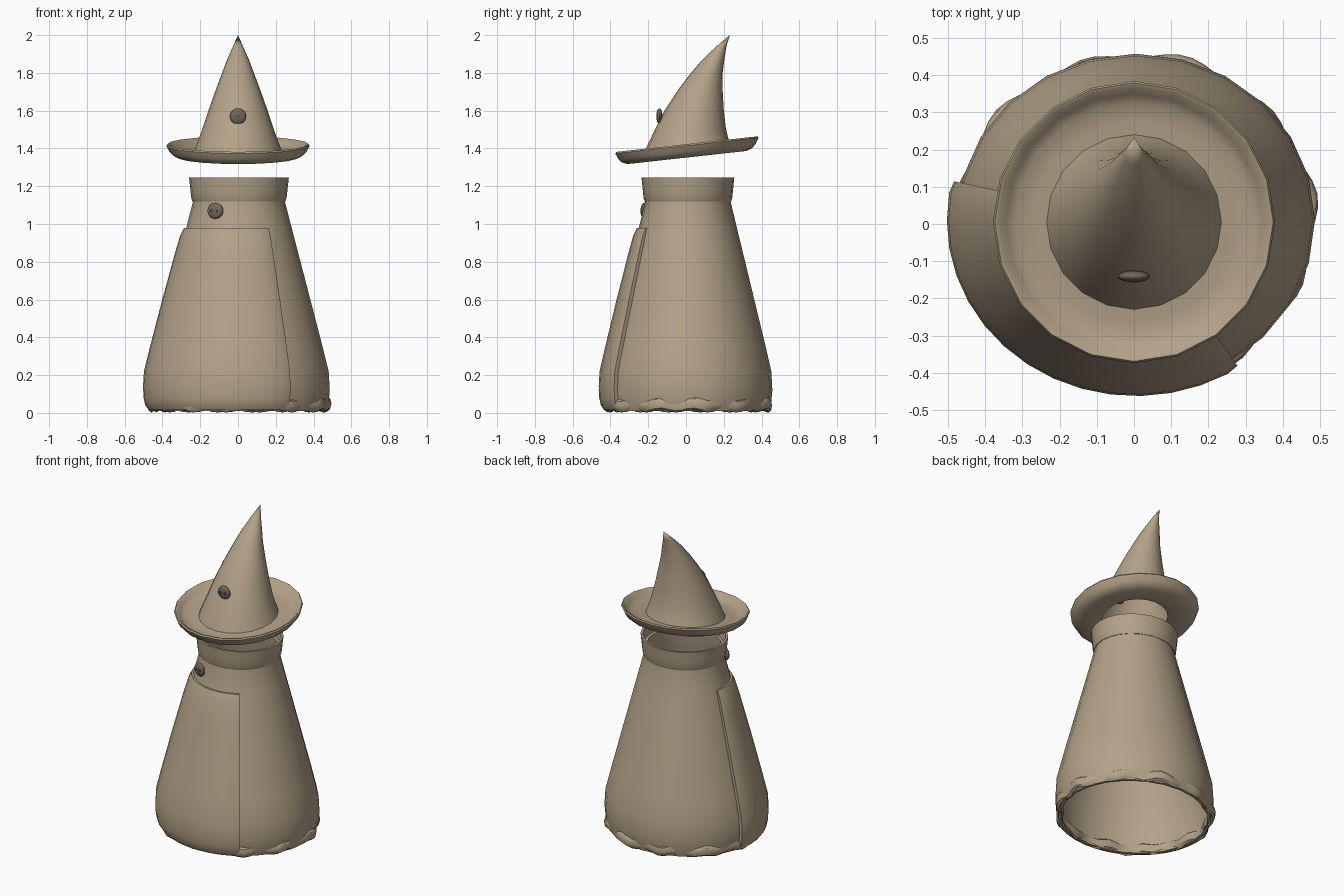
import bpy, bmesh, math
from mathutils import Vector

if "Cube" in bpy.data.objects:
    bpy.data.objects.remove(bpy.data.objects["Cube"])


def material(name, rgb):
    m = bpy.data.materials.new(name)
    m.diffuse_color = (*rgb, 1)
    m.use_nodes = True
    m.node_tree.nodes["Principled BSDF"].inputs["Base Color"].default_value = m.diffuse_color
    return m


CLOTH = material("cloth", (0.45, 0.36, 0.25))
DARK = material("button", (0.17, 0.13, 0.10))


def smooth(ob, angle):
    bpy.ops.object.select_all(action='DESELECT')
    ob.select_set(True)
    bpy.context.view_layer.objects.active = ob
    bpy.ops.object.shade_smooth_by_angle(angle=math.radians(angle))


def loft(name, rows, wrap_cols=True, wrap_rows=False, angle=40):
    """Skin a grid of points, rows by columns, into one object."""
    bm = bmesh.new()
    grid = [[bm.verts.new(p) for p in row] for row in rows]
    nr, nc = len(grid), len(grid[0])
    for i in range(nr if wrap_rows else nr - 1):
        for j in range(nc if wrap_cols else nc - 1):
            a, b = grid[i], grid[(i + 1) % nr]
            k = (j + 1) % nc
            bm.faces.new((a[j], a[k], b[k], b[j]))
    bmesh.ops.remove_doubles(bm, verts=bm.verts, dist=0.0002)
    bmesh.ops.recalc_face_normals(bm, faces=bm.faces)
    me = bpy.data.meshes.new(name)
    bm.to_mesh(me)
    bm.free()
    me.materials.append(CLOTH)
    ob = bpy.data.objects.new(name, me)
    bpy.context.collection.objects.link(ob)
    smooth(ob, angle)
    return ob


def body_point(r, a, z):
    """Point on the slightly oval body cross-section."""
    return Vector((0.005 + r * math.cos(a), 0.01 + 0.93 * r * math.sin(a), z))


def ring(fn, n):
    return [fn(2 * math.pi * i / n) for i in range(n)]


# Robe: flared hollow shell
PROFILE = [(0.01, 0.462), (0.05, 0.474), (0.12, 0.481), (0.22, 0.475), (0.35, 0.443),
           (0.6, 0.378), (0.85, 0.313), (0.98, 0.279), (1.12, 0.243), (1.19, 0.24)]


def robe_radius(z):
    for (z0, r0), (z1, r1) in zip(PROFILE, PROFILE[1:]):
        if z <= z1:
            return r0 + (r1 - r0) * (z - z0) / (z1 - z0)
    return PROFILE[-1][1]


shell = PROFILE + [(z, r - 0.018) for z, r in reversed(PROFILE)]
loft("robe", [ring(lambda a: body_point(r, a, z), 24) for z, r in shell], wrap_rows=True)

# Collar: turned-over band at the neck
collar = [(1.12, 0.232), (1.12, 0.246), (1.135, 0.252), (1.18, 0.257), (1.245, 0.264),
          (1.245, 0.25), (1.19, 0.24)]
loft("collar", [ring(lambda a: body_point(r, a, z), 24) for z, r in collar], wrap_rows=True)

# Front flap: overlapping panel wrapped from the left side past the front
A0, A1 = math.radians(167), math.radians(303)
soft = math.radians(4)
cols = [(A0, 0), (A0, 0.8)]
cols += [(A0 + soft + (A1 - A0 - 2 * soft) * i / 14, 1) for i in range(15)]
cols += [(A1, 0.8), (A1, 0)]
levels = [(0.015, 0), (0.015, 0.6), (0.04, 0.9), (0.08, 1), (0.14, 1), (0.22, 1), (0.35, 1),
          (0.6, 1), (0.85, 0.9), (0.94, 0.8), (0.98, 0.5), (0.98, 0)]
loft("front_flap", [[body_point(robe_radius(z) - 0.006 + 0.034 * cw * zw, a, z)
                     for a, cw in cols] for z, zw in levels], wrap_cols=False)


# Ragged hem: wavy roll that breaks through the bottom of the robe
def hem_section(a):
    r = 0.459 + 0.011 * math.sin(11 * a) + 0.004 * math.sin(5 * a + 1)
    z = 0.043 + 0.007 * math.sin(16 * a + 0.7)
    return ring(lambda t: body_point(r + 0.02 * math.cos(t), a, z + 0.034 * math.sin(t)), 8)


loft("hem", ring(hem_section, 80), wrap_rows=True)


# Hat brim: tilted upturned dish with an open centre
def hat_point(r, a, h, cy=0.005, tilt=0.11):
    y = cy + r * math.sin(a)
    return Vector((r * math.cos(a), y, h + tilt * (y - cy)))


brim = [(0.195, 0.01), (0.225, 0), (0.315, 0), (0.345, 0.012), (0.363, 0.03), (0.379, 0.063),
        (0.374, 0.071), (0.364, 0.068), (0.345, 0.044), (0.32, 0.03), (0.27, 0.026), (0.2, 0.03)]
loft("hat_brim", [ring(lambda a: hat_point(r, a, 1.352 + h), 20) for r, h in brim],
     wrap_rows=True, angle=50)

# Hat cone: rings of (height, centre y, radius, tilt) leaning back to the tip
cone = [(1.365, 0.005, 0.21, 0.11), (1.372, 0.005, 0.238, 0.11), (1.392, 0.006, 0.23, 0.11),
        (1.44, 0.01, 0.212, 0.09), (1.5, 0.021, 0.19, 0.05), (1.6, 0.043, 0.157, 0),
        (1.71, 0.076, 0.118, 0), (1.8, 0.11, 0.084, 0), (1.87, 0.145, 0.058, 0),
        (1.94, 0.187, 0.027, 0), (2.0, 0.232, 0, 0)]
loft("hat_cone", [ring(lambda a: hat_point(r, a, z, cy, t), 20) for z, cy, r, t in cone],
     angle=60)


# Buttons: flattened domes with two thread holes
def button(name, loc, turn):
    bpy.ops.mesh.primitive_uv_sphere_add(segments=20, ring_count=10, radius=1)
    ob = bpy.context.object
    ob.name = name
    ob.scale = (0.043, 0.016, 0.043)
    bpy.ops.object.transform_apply(location=False, rotation=False, scale=True)
    ob.data.materials.append(DARK)
    for x in (-0.016, 0.016):
        bpy.ops.mesh.primitive_cylinder_add(vertices=8, radius=0.007, depth=0.03,
                                            location=(x, -0.022, 0),
                                            rotation=(math.pi / 2, 0, 0))
        cutter = bpy.context.object
        cutter.hide_render = True
        mod = ob.modifiers.new("hole", 'BOOLEAN')
        mod.operation = 'DIFFERENCE'
        mod.object = cutter
        bpy.context.view_layer.objects.active = ob
        bpy.ops.object.modifier_apply(modifier=mod.name)
        bpy.data.objects.remove(cutter)
    smooth(ob, 40)
    ob.location = loc
    ob.rotation_euler = (0, 0, math.radians(turn))


button("hat_button", (0, -0.141, 1.57), 0)
button("robe_button", (-0.12, -0.222, 1.07), -15)
